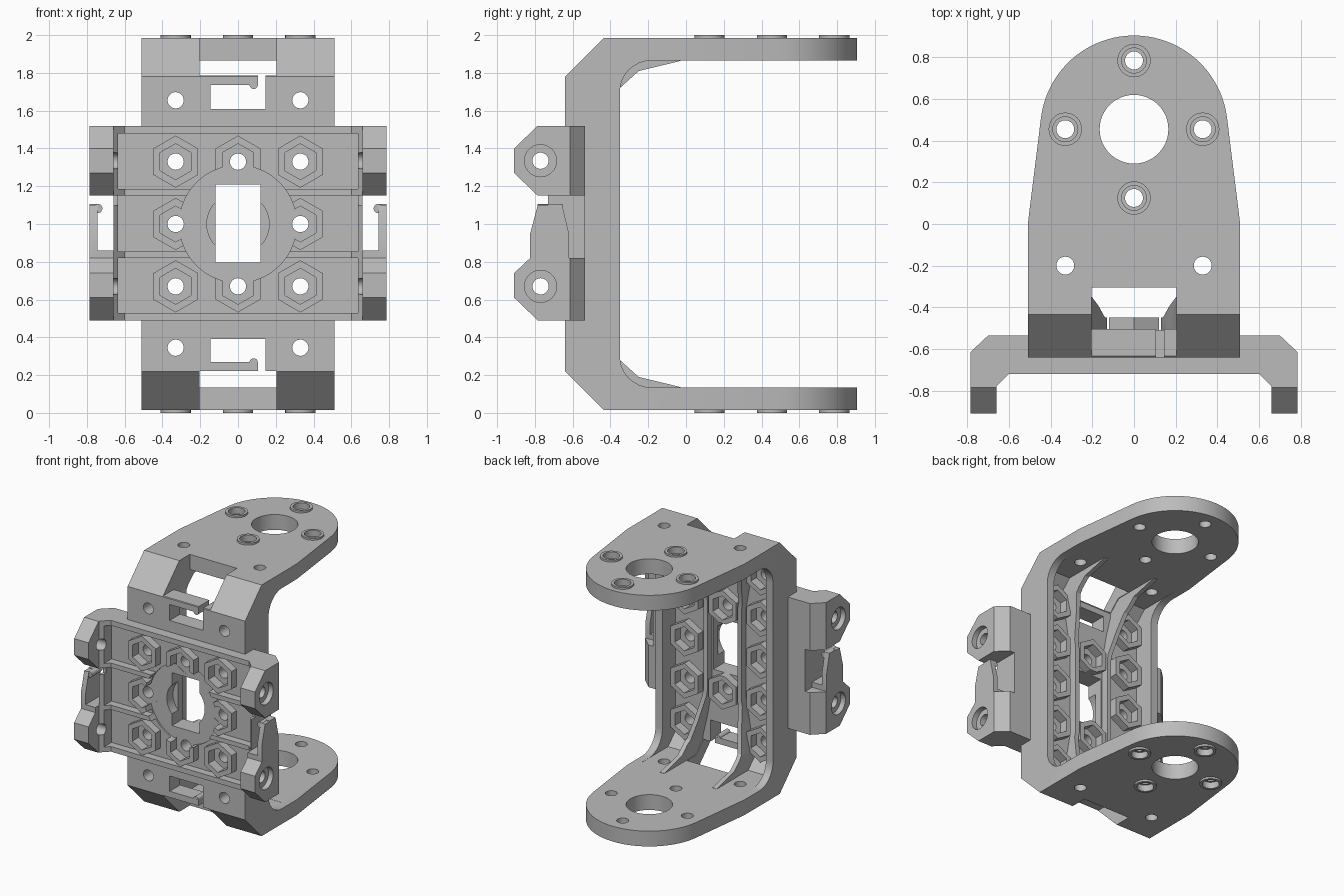
import bpy, bmesh
from math import sin, cos, pi, radians

cube = bpy.data.objects.get("Cube")
if cube:
    bpy.data.objects.remove(cube)

grey = bpy.data.materials.new("plain grey")
grey.use_nodes = True
grey.diffuse_color = (0.5, 0.5, 0.5, 1)
grey.node_tree.nodes["Principled BSDF"].inputs["Base Color"].default_value = (0.5, 0.5, 0.5, 1)


def prism(name, axis, pts, a, b):
    """Extrude a 2D outline along an axis from a to b."""
    place = {"x": lambda p, t: (t, p[0], p[1]),
             "y": lambda p, t: (p[0], t, p[1]),
             "z": lambda p, t: (p[0], p[1], t)}[axis]
    bm = bmesh.new()
    low = [bm.verts.new(place(p, a)) for p in pts]
    high = [bm.verts.new(place(p, b)) for p in pts]
    bm.faces.new(low)
    bm.faces.new(high)
    for i in range(len(pts)):
        j = (i + 1) % len(pts)
        bm.faces.new((low[i], low[j], high[j], high[i]))
    bmesh.ops.recalc_face_normals(bm, faces=bm.faces)
    mesh = bpy.data.meshes.new(name)
    bm.to_mesh(mesh)
    bm.free()
    mesh.materials.append(grey)
    ob = bpy.data.objects.new(name, mesh)
    bpy.context.collection.objects.link(ob)
    return ob


def ring(cx, cy, r, n=32, start=0.0):
    return [(cx + r * cos(start + 2 * pi * i / n), cy + r * sin(start + 2 * pi * i / n)) for i in range(n)]


def hexagon(cx, cz, r):
    return ring(cx, cz, r, 6, pi / 2)


def rect(x0, x1, z0, z1):
    return [(x0, z0), (x1, z0), (x1, z1), (x0, z1)]


def boolean(ob, op, axis, pts, a, b):
    """Combine an object with a prism and discard the prism."""
    tool = prism("tool", axis, pts, a, b)
    mod = ob.modifiers.new("combine", "BOOLEAN")
    mod.operation, mod.solver, mod.object = op, "EXACT", tool
    bpy.context.view_layer.objects.active = ob
    bpy.ops.object.modifier_apply(modifier=mod.name)
    bpy.data.objects.remove(tool)


def cut(ob, *args):
    boolean(ob, "DIFFERENCE", *args)


def mirrored(half):
    """Complete a lower half profile about z = 1."""
    return half + [(y, 2 - z) for y, z in reversed(half)]


grid = [(x, z) for x in (-0.33, 0, 0.33) for z in (0.67, 1, 1.33) if (x, z) != (0, 1)]
corner_holes = [(x, z) for x in (-0.33, 0.33) for z in (0.345, 1.655)]

# Bracket: C-shaped side profile trimmed to the rounded arm outline
fillet = [(-0.185 - 0.165 * sin(t * pi / 16), 0.3 - 0.165 * cos(t * pi / 16)) for t in range(9)]
bracket = prism("bracket", "x", [(-0.64, 1.78), (-0.64, 0.22), (-0.435, 0.015), (0.95, 0.015),
                (0.95, 0.135)] + mirrored(fillet) + [(0.95, 1.865), (0.95, 1.985), (-0.435, 1.985)], -0.51, 0.51)
arc = [(0.45 * cos(radians(a)), 0.455 + 0.45 * sin(radians(a))) for a in [7 + i * 166 / 40 for i in range(41)]]
boolean(bracket, "INTERSECT", "z", [(-0.51, 0), (-0.51, -0.7), (0.51, -0.7), (0.51, 0)] + arc, -0.1, 2.1)

# Inner recess between the side flanges, then the raised nut holders
cut(bracket, "x", mirrored([(-0.1, 0.134), (-0.42, 0.134), (-0.51, 0.22)]), -0.45, 0.45)
for x, z in grid + corner_holes:
    boolean(bracket, "UNION", "y", hexagon(x, z, 0.138), -0.55, -0.45)
for x, z in grid + corner_holes:
    cut(bracket, "y", hexagon(x, z, 0.095), -0.52, -0.4)
    cut(bracket, "y", ring(x, z, 0.043), -0.8, -0.3)

# Arm openings, bolt holes and panel slots leaving a spring tongue
for z0, z1 in ((-0.1, 0.222), (1.785, 2.1)):
    cut(bracket, "y", rect(-0.205, 0.205, z0, z1), -0.8, -0.305)
for z0, z1, g0, g1 in ((0.27, 0.39, 0.2, 0.3), (1.61, 1.735, 1.7, 1.8)):
    cut(bracket, "y", rect(-0.145, 0.145, z0, z1), -0.8, -0.3)
    cut(bracket, "y", rect(0.105, 0.145, g0, g1), -0.8, -0.3)
bolts = [(0, 0.125), (0, 0.785), (-0.33, 0.455), (0.33, 0.455)]
cut(bracket, "z", ring(0, 0.455, 0.165, 48), -0.1, 2.1)
for x, y in bolts + [(-0.33, -0.2), (0.33, -0.2)]:
    cut(bracket, "z", ring(x, y, 0.043), -0.1, 2.1)

# Raised collars with counterbores on the outside of both arms
for x, y in bolts:
    for z0, z1, c0, c1 in ((0, 0.03, -0.1, 0.05), (1.97, 2, 1.95, 2.1)):
        boolean(bracket, "UNION", "z", ring(x, y, 0.08), z0, z1)
        cut(bracket, "z", ring(x, y, 0.06), c0, c1)
        cut(bracket, "z", ring(x, y, 0.043), -0.1, 2.1)

# Face plate: plan section trimmed to the ear side profile
half = [(0.6, -0.72), (0.66, -0.78), (0.66, -0.91), (0.785, -0.91), (0.785, -0.615), (0.7, -0.535)]
plate = prism("face_plate", "z", half + [(-x, y) for x, y in reversed(half)], 0.49, 1.52)
boolean(plate, "INTERSECT", "x", [
    (-0.5, 0.48), (-0.775, 0.48), (-0.91, 0.61), (-0.91, 0.74), (-0.825, 0.82), (-0.825, 0.95),
    (-0.785, 1.1), (-0.73, 1.1), (-0.73, 1.15), (-0.785, 1.15), (-0.91, 1.27), (-0.91, 1.4),
    (-0.775, 1.53), (-0.5, 1.53)], -1, 1)

# Side gaps that free the clips, and the ear screw holes
for s in (-1, 1):
    a, m, b = s * 0.66, s * 0.745, s * 0.9
    cut(plate, "x", rect(-1, -0.4, 0.86, 1.15), a, m)
    cut(plate, "x", rect(-1, -0.4, 1.105, 1.15), a, b)
    cut(plate, "x", [(-0.62, 0.82), (-0.62, 0.95), (-0.66, 1.12), (-0.4, 1.12), (-0.4, 0.82)], a, b)
    for z in (0.67, 1.335):
        cut(plate, "x", ring(-0.77, z, 0.043), s * 0.62, b)
        cut(plate, "x", ring(-0.77, z, 0.085), s * 0.745, b)
    prism("side_clip_hook", "y", ring(s * 0.742, 1.082, 0.024, 20), -0.785, -0.655)

# Sunken front panels with hexagonal nut holders
for z0, z1 in ((0.53, 0.82), (0.855, 1.15), (1.185, 1.48)):
    cut(plate, "y", rect(-0.635, 0.635, z0, z1), -0.8, -0.66)
for x, z in grid:
    boolean(plate, "UNION", "y", hexagon(x, z, 0.138), -0.72, -0.6)
cut(plate, "y", ring(0, 1, 0.31, 64), -0.8, -0.648)
for x, z in grid:
    cut(plate, "y", hexagon(x, z, 0.095), -0.8, -0.645)
    cut(plate, "y", ring(x, z, 0.043), -0.8, -0.4)

# Central round recess and rectangular window through both layers
for ob in (bracket, plate):
    cut(ob, "y", ring(0, 1, 0.165, 48), -0.8, -0.57)
    cut(ob, "y", rect(-0.12, 0.12, 0.795, 1.21), -0.8, -0.3)

# Hooks on the ends of the panel tongues
for name, z in (("lower_tongue_hook", 0.267), ("upper_tongue_hook", 1.737)):
    prism(name, "y", ring(0.083, z, 0.022, 20), -0.639, -0.511)

# Inner ribs that flare outward onto the arms
rib_side = [(-0.45, 0.6), (-0.35, 0.28), (-0.25, 0.19), (-0.03, 0.137), (-0.03, 0.1), (-0.44, 0.1), (-0.53, 0.2)]
rib_side += [(y, 2 - z) for y, z in reversed(rib_side)]
rib_path = [(0.21, 0.05), (0.21, 0.25), (0.17, 0.42), (0.13, 0.65)]
rib_path = mirrored(rib_path)
for name, s in (("left_rib", 1), ("right_rib", -1)):
    rib = prism(name, "x", rib_side, s * 0.05, s * 0.4)
    strip = [(s * x, z) for x, z in rib_path] + [(s * (x + 0.035), z) for x, z in reversed(rib_path)]
    boolean(rib, "INTERSECT", "y", strip, -0.8, 0.2)

# Smooth the round walls and keep the corners crisp
bpy.ops.object.select_all(action="DESELECT")
for ob in bpy.context.collection.objects:
    if ob.type == "MESH":
        ob.select_set(True)
        bpy.context.view_layer.objects.active = ob
bpy.ops.object.shade_smooth_by_angle(angle=radians(25))
